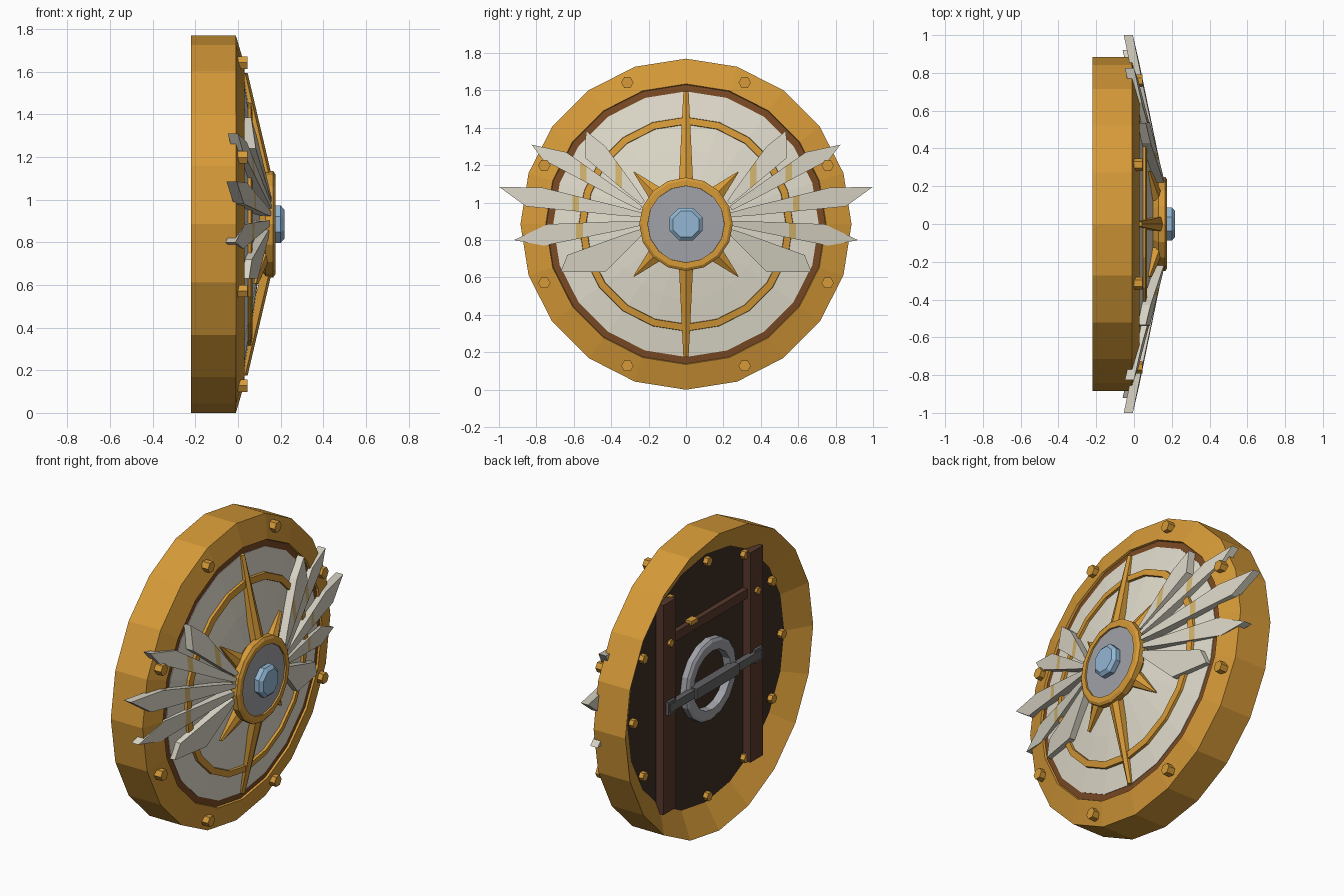
import bpy, bmesh, math
from mathutils import Vector

cube = bpy.data.objects.get("Cube")
if cube:
    bpy.data.objects.remove(cube, do_unlink=True)

CZ = 0.885  # height of the shield's axis


def material(name, r, g, b):
    lin = [((c / 255 + 0.055) / 1.055) ** 2.4 for c in (r, g, b)] + [1]
    m = bpy.data.materials.new(name)
    m.use_nodes = True
    m.diffuse_color = lin
    m.node_tree.nodes["Principled BSDF"].inputs["Base Color"].default_value = lin
    return m


gold = material("gold", 214, 154, 56)
cream = material("cream panel", 226, 221, 205)
ivory = material("ivory feather", 216, 211, 196)
stripe_gold = material("pale gold stripe", 208, 178, 108)
dark_wood = material("dark wood", 62, 45, 34)
red_wood = material("red brown wood", 88, 57, 44)
rim_brown = material("rim brown", 122, 74, 36)
steel = material("steel", 160, 162, 168)
iron = material("dark iron", 98, 98, 102)
blue = material("blue gem", 146, 182, 212)


def finish(name, bm, *mats):
    bmesh.ops.remove_doubles(bm, verts=bm.verts, dist=0.0001)
    bmesh.ops.recalc_face_normals(bm, faces=bm.faces)
    me = bpy.data.meshes.new(name)
    bm.to_mesh(me)
    bm.free()
    for m in mats:
        me.materials.append(m)
    ob = bpy.data.objects.new(name, me)
    bpy.context.collection.objects.link(ob)
    return ob


def lathe(name, profile, sides, mat, y=0, z=CZ, turn=0, closed=False):
    """Spin (x, radius) points around an axis along x."""
    bm = bmesh.new()
    rows = []
    for i in range(sides):
        a = turn + math.tau * i / sides
        rows.append([bm.verts.new((x, y + r * math.sin(a), z + r * math.cos(a)))
                     for x, r in profile])
    n = len(profile)
    for i in range(sides):
        p, q = rows[i], rows[(i + 1) % sides]
        for j in range(n if closed else n - 1):
            k = (j + 1) % n
            bm.faces.new((p[j], p[k], q[k], q[j]))
    return finish(name, bm, mat)


def box(name, lo, hi, mat):
    bm = bmesh.new()
    bmesh.ops.create_cube(bm, size=1)
    for v in bm.verts:
        v.co = [l if c < 0 else h for c, l, h in zip(v.co, lo, hi)]
    return finish(name, bm, mat)


def stud(name, angle, radius, x0, x1, size):
    a = math.radians(angle)
    profile = [(x0, 0), (x0, size), (x1, size), (x1, 0)]
    lathe(name, profile, 6, gold, radius * math.sin(a), CZ + radius * math.cos(a),
          math.radians(30))


def spike(name, angle, r0, r1, w0, w1, x0, x1, depth):
    """Ridged ray that tapers outward from the hub."""
    a = math.radians(angle)
    out = Vector((0, math.sin(a), math.cos(a)))
    side = Vector((0, math.cos(a), -math.sin(a)))
    bm = bmesh.new()
    ends = []
    for r, w, x in ((r0, w0, x0), (r1, w1, x1)):
        c = Vector((0, 0, CZ)) + out * r
        section = ((-w, x - depth), (-w, x - 0.012), (0, x), (w, x - 0.012), (w, x - depth))
        ends.append([bm.verts.new(c + side * s + Vector((h, 0, 0))) for s, h in section])
    p, q = ends
    bm.faces.new(p)
    bm.faces.new(q)
    for i in range(5):
        j = (i + 1) % 5
        bm.faces.new((p[i], p[j], q[j], q[i]))
    finish(name, bm, gold)


# Rim, inner band, domed front panel and wooden back
lathe("rim", [(-0.22, 0.885), (-0.01, 0.885), (0.03, 0.75), (0.0, 0.74), (-0.13, 0.74)],
      20, gold, closed=True)
lathe("inner_band", [(-0.02, 0.75), (0.018, 0.75), (0.024, 0.69), (-0.02, 0.69)],
      20, rim_brown, closed=True)
lathe("front_panel", [(0.0, 0.71), (0.025, 0.71), (0.05, 0.55), (0.075, 0.4), (0.1, 0.22), (0.11, 0)],
      20, cream)
lathe("panel_hoop", [(0.03, 0.575), (0.062, 0.572), (0.068, 0.535), (0.03, 0.53)],
      20, gold, closed=True)
lathe("back_board", [(-0.1, 0), (-0.1, 0.76), (-0.13, 0.76), (-0.13, 0)], 20, dark_wood)

# Hub with steel face and gem
lathe("hub", [(0.09, 0.2), (0.13, 0.25), (0.165, 0.25), (0.175, 0.235), (0.175, 0.205), (0.09, 0.2)],
      16, gold)
lathe("hub_face", [(0.165, 0.205), (0.168, 0)], 16, steel)
lathe("gem", [(0.16, 0.085), (0.175, 0.095), (0.2, 0.095), (0.217, 0.075), (0.217, 0)],
      8, blue, turn=math.radians(22.5))

# Rays around the hub
for a in (0, 180):
    spike("long_ray", a, 0.22, 0.71, 0.038, 0.014, 0.16, 0.045, 0.05)
for a in (45, 135, 225, 315):
    spike("short_ray", a, 0.22, 0.395, 0.045, 0.003, 0.15, 0.095, 0.05)

# Studs on the front of the rim and on the back board
for i in range(8):
    stud("rim_stud", 22.5 + 45 * i, 0.82, -0.02, 0.045, 0.033)
for i in range(12):
    stud("back_stud", 30 * i, 0.7, -0.12, -0.158, 0.027)


def feather(name, side, root, up, tip, low, x_root, x_tip, stripe):
    root, up, tip, low = (Vector(p) for p in (root, up, tip, low))
    d = (tip - root).normalized()
    n = Vector((-d.y, d.x))
    length = (tip - root).length
    outline = [root + n * 0.012, root.lerp(up, 0.2) + n * 0.012, up, tip, low,
               root.lerp(low, 0.2) - n * 0.012, root - n * 0.012]
    bm = bmesh.new()
    layers = []
    for thick in (0, 0.048):
        layers.append([bm.verts.new((x_root + (x_tip - x_root) * (p - root).dot(d) / length - thick,
                                     side * p.x, p.y)) for p in outline])
    front, back = layers
    bm.faces.new(front)
    bm.faces.new(back)
    for i in range(len(front)):
        j = (i + 1) % len(front)
        bm.faces.new((front[i], front[j], back[j], back[i]))
    bmesh.ops.recalc_face_normals(bm, faces=bm.faces)
    # Painted cross stripe cut into the front face
    if stripe:
        for edge in (stripe - 0.018, stripe + 0.018):
            bmesh.ops.bisect_plane(bm, geom=bm.verts[:] + bm.edges[:] + bm.faces[:],
                                   plane_co=(0, side * edge, 0), plane_no=(0, 1, 0))
        bm.normal_update()
        for f in bm.faces:
            if f.normal.x > 0.5 and abs(abs(f.calc_center_median().y) - stripe) < 0.017:
                f.material_index = 1
    finish(name, bm, ivory, stripe_gold)


# Two wings of five feathers: root, upper shoulder, tip, lower shoulder, depths, stripe
feathers = [
    ((0.23, 1.00), (0.43, 1.30), (0.535, 1.385), (0.54, 1.24), 0.158, 0.062, 0.36),
    ((0.24, 0.97), (0.64, 1.27), (0.825, 1.31), (0.765, 1.23), 0.156, 0.0, 0.55),
    ((0.24, 0.935), (0.765, 1.08), (1.0, 1.085), (0.855, 0.98), 0.154, -0.006, 0.59),
    ((0.24, 0.89), (0.74, 0.885), (0.92, 0.80), (0.76, 0.77), 0.150, -0.012, 0.57),
    ((0.23, 0.85), (0.635, 0.72), (0.67, 0.63), (0.43, 0.63), 0.147, 0.052, 0),
]
for side, label in ((1, "left"), (-1, "right")):
    for data in feathers:
        feather(label + "_feather", side, *data)

# Back braces, strap, hand ring and grip
for s in (-1, 1):
    c = 0.41 * s
    box("back_brace", (-0.18, c - 0.06, 0.26), (-0.12, c + 0.06, 1.51), red_wood)
    box("grip_mount", (-0.195, c - 0.035, CZ - 0.04), (-0.17, c + 0.035, CZ + 0.04), iron)
    stud("strap_rivet", math.degrees(math.atan2(c, 0.38)), math.hypot(c, 0.38), -0.17, -0.195, 0.022)
box("back_strap", (-0.16, -0.4, 1.235), (-0.12, 0.4, 1.29), red_wood)
box("strap_buckle", (-0.17, 0.13, 1.28), (-0.13, 0.19, 1.305), gold)
lathe("hand_ring", [(-0.12, 0.24), (-0.165, 0.24), (-0.175, 0.225), (-0.175, 0.175), (-0.12, 0.17)],
      16, steel, closed=True)
box("grip", (-0.2, -0.43, CZ - 0.025), (-0.165, 0.43, CZ + 0.025), iron)
box("grip_wrap", (-0.212, -0.2, CZ - 0.032), (-0.16, 0.2, CZ + 0.032), iron)
